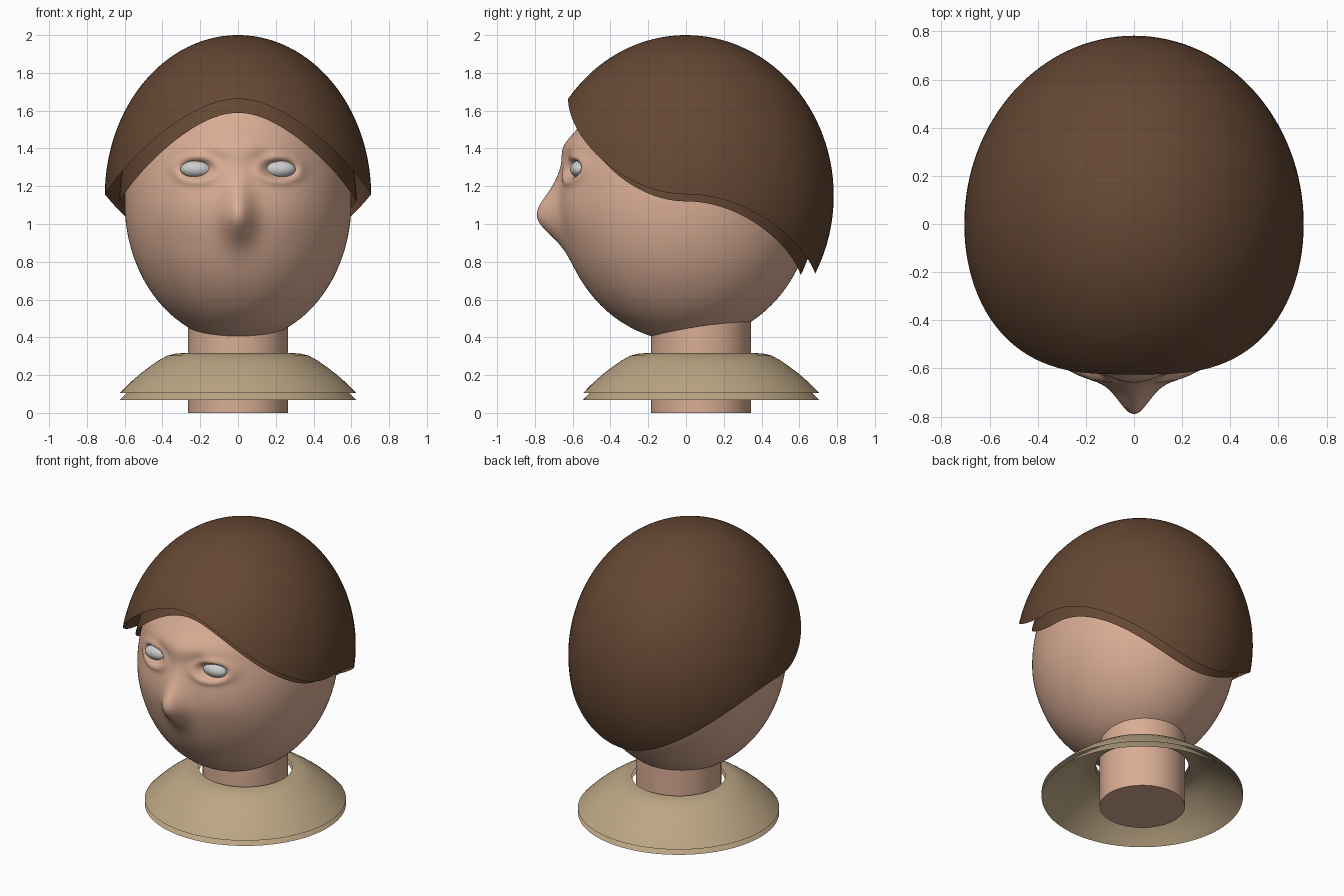
import bpy, bmesh
from math import sin, cos, pi, exp, sqrt, radians

if "Cube" in bpy.data.objects:
    bpy.data.objects.remove(bpy.data.objects["Cube"])


def material(name, rgb):
    m = bpy.data.materials.new(name)
    m.diffuse_color = (*rgb, 1)
    m.use_nodes = True
    m.node_tree.nodes["Principled BSDF"].inputs["Base Color"].default_value = m.diffuse_color
    return m


SKIN = material("skin", (0.70, 0.42, 0.30))
HAIR = material("hair_brown", (0.13, 0.063, 0.033))
CLOTH = material("cloth_tan", (0.50, 0.38, 0.23))
WHITE = material("eye_white", (0.85, 0.85, 0.83))


def finish(name, bm, mat, angle=40):
    me = bpy.data.meshes.new(name)
    bm.to_mesh(me)
    bm.free()
    ob = bpy.data.objects.new(name, me)
    bpy.context.collection.objects.link(ob)
    me.materials.append(mat)
    bpy.context.view_layer.objects.active = ob
    ob.select_set(True)
    bpy.ops.object.shade_smooth_by_angle(angle=radians(angle))
    ob.select_set(False)
    return ob


def lathe_grid(name, point, nu, nv, mat, flip=False):
    """Open surface closed around u; point(u, v) with u, v in 0..1."""
    bm = bmesh.new()
    rows = [[bm.verts.new(point(i / nu, j / nv)) for i in range(nu)] for j in range(nv + 1)]
    for a, b in zip(rows, rows[1:]):
        for i in range(nu):
            k = (i + 1) % nu
            bm.faces.new((a[i], b[i], b[k], a[k]))
    bmesh.ops.remove_doubles(bm, verts=bm.verts[:], dist=1e-5)
    if flip:
        bmesh.ops.reverse_faces(bm, faces=bm.faces[:])
    return finish(name, bm, mat, 60)


def ellipsoid(radii, centre, u, v):
    bm = bmesh.new()
    bmesh.ops.create_uvsphere(bm, u_segments=u, v_segments=v, radius=1)
    bmesh.ops.scale(bm, vec=radii, verts=bm.verts)
    bmesh.ops.translate(bm, vec=centre, verts=bm.verts)
    return bm


def bell(d, s):
    return exp(-0.5 * (d / s) ** 2)


# head: ellipsoid pushed forward and back to form nose, brow and eye sockets
def relief(x, z):
    x = abs(x)
    sx = 0.06 if z < 1.04 else 0.06 - 0.05 * min(z - 1.04, 0.4)
    out = 0.12 * bell(z - 1.04, 0.095 if z > 1.04 else 0.09) * bell(x, sx)
    out += 0.015 * bell(z - 1.22, 0.09) * bell(x, 0.045)                    # bridge
    out += 0.034 * bell(z - 1.41, 0.055) * bell(x, 0.22)                    # brow
    out -= 0.022 * bell(x - 0.14, 0.04) * bell(z - 1.33, 0.045)             # inner corner
    out += 0.012 * bell(x - 0.27, 0.12) * bell(z - 1.06, 0.09)              # cheek
    d = sqrt(((x - 0.22) / 0.095) ** 2 + ((z - 1.29) / 0.055) ** 2)
    out += 0.022 * bell(d - 1.15, 0.25) - 0.06 * bell(d, 0.55)              # lids, socket
    return out


bm = ellipsoid((0.60, 0.67, 0.735), (0, 0, 1.113), 192, 144)
for v in bm.verts:
    if v.co.y < -0.15:
        v.co.y -= relief(v.co.x, v.co.z)
finish("head", bm, SKIN, 80)

# eyes
for side, label in ((-1, "right"), (1, "left")):
    finish(label + "_eye", ellipsoid((0.085, 0.05, 0.046), (side * 0.22, -0.563, 1.29), 32, 20), WHITE)

# neck
bm = bmesh.new()
bmesh.ops.create_cone(bm, cap_ends=True, segments=64, radius1=0.265, radius2=0.265, depth=0.6)
bmesh.ops.translate(bm, vec=(0, 0.08, 0.3), verts=bm.verts)
finish("neck", bm, SKIN)


# hair: two nested shells sharing one wavy hairline
def shell(radii, cz):
    def point(u, v):
        a = 2 * pi * u
        f = -sin(a)                                   # 1 at the front, -1 at the back
        t = radians(89.5 - (36.5 if f > 0 else 29.5) * f * abs(f)) * v
        return (radii[0] * sin(t) * cos(a), radii[1] * sin(t) * sin(a), cz + radii[2] * cos(t))
    return point


lathe_grid("hair_outer", shell((0.705, 0.782, 0.85), 1.15), 128, 40, HAIR)
lathe_grid("hair_inner", shell((0.628, 0.695, 0.79), 1.113), 128, 40, HAIR)

# collar: two open layers of the same profile
PROFILE = [(0.29, 0.317), (0.335, 0.313), (0.375, 0.303), (0.42, 0.278), (0.47, 0.243),
           (0.52, 0.205), (0.56, 0.17), (0.595, 0.136), (0.625, 0.105)]


def collar(drop):
    def point(u, v):
        r, z = PROFILE[round(v * (len(PROFILE) - 1))]
        return (r * cos(2 * pi * u), 0.08 + r * sin(2 * pi * u), z - drop)
    return point


lathe_grid("collar_outer", collar(0), 96, len(PROFILE) - 1, CLOTH)
lathe_grid("collar_inner", collar(0.036), 96, len(PROFILE) - 1, CLOTH, flip=True)
